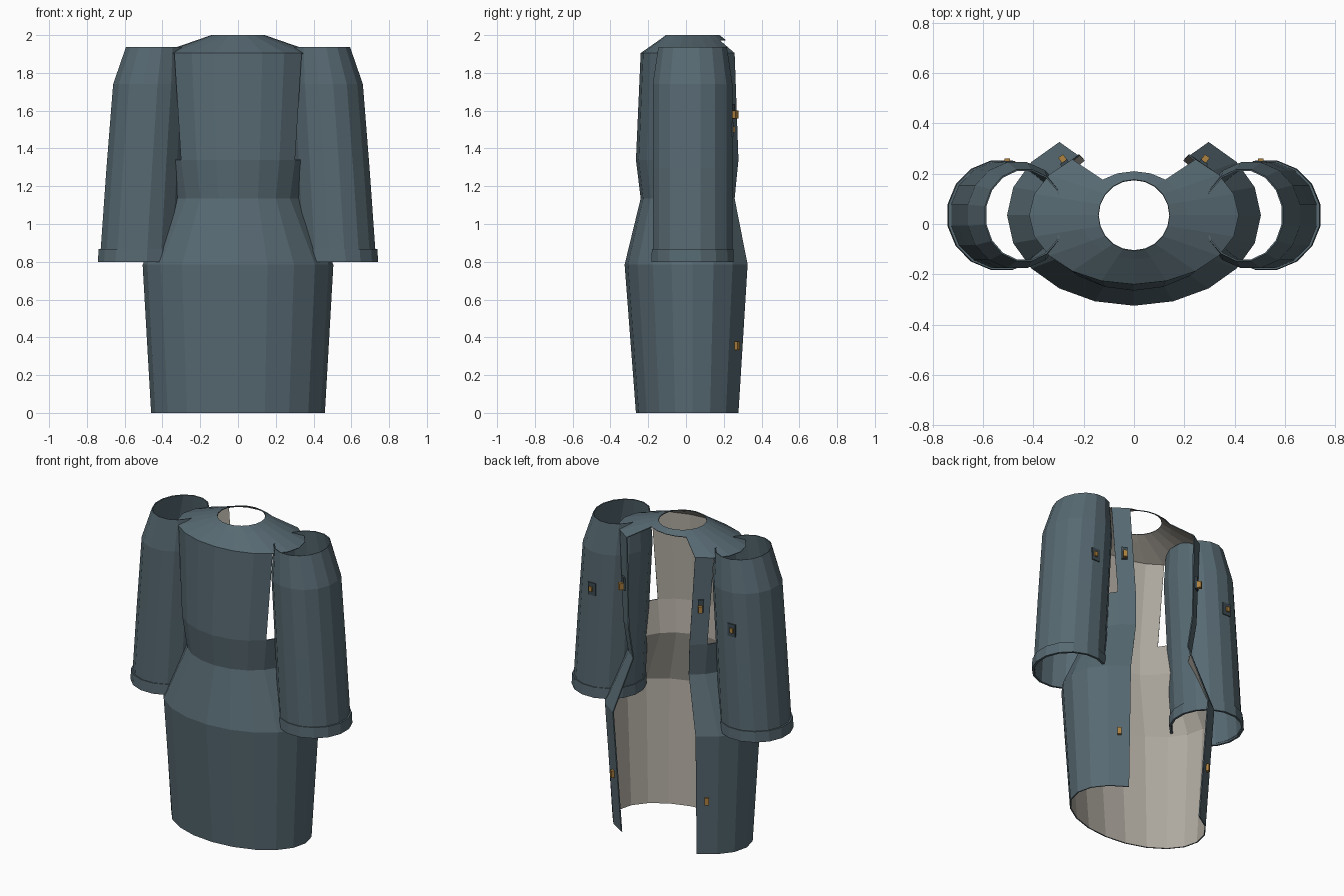
import bpy, bmesh, math
from mathutils import Matrix, Vector

if "Cube" in bpy.data.objects:
    bpy.data.objects.remove(bpy.data.objects["Cube"])

CY = 0.035          # shared centre line of body and sleeves


def mat(name, rgb):
    m = bpy.data.materials.new(name)
    m.diffuse_color = (*rgb, 1)
    m.use_nodes = True
    m.node_tree.nodes["Principled BSDF"].inputs["Base Color"].default_value = m.diffuse_color
    return m


CLOTH = mat("slate cloth", (0.095, 0.142, 0.168))
LINING = mat("pale lining", (0.43, 0.40, 0.35))
DARK = mat("dark cloth", (0.045, 0.068, 0.082))
BRASS = mat("brass", (0.42, 0.22, 0.05))


def shell(name, rings, n, keep, mats, thick, phase=0.0):
    """Loft elliptical rings (cx, rx, ry, z), keeping chosen faces, then thicken inward."""
    bm = bmesh.new()
    loops = []
    for cx, rx, ry, z in rings:
        loops.append([bm.verts.new((cx + rx * math.sin((i + phase) * math.tau / n),
                                    CY + ry * math.cos((i + phase) * math.tau / n), z))
                      for i in range(n)])
    for band, (a, b) in enumerate(zip(loops, loops[1:])):
        for i in range(n):
            if keep(band, i):
                j = (i + 1) % n
                bm.faces.new((a[i], b[i], b[j], a[j]))
    bmesh.ops.delete(bm, geom=[v for v in bm.verts if not v.link_faces], context='VERTS')
    me = bpy.data.meshes.new(name)
    bm.to_mesh(me)
    bm.free()
    for m in mats:
        me.materials.append(m)
    ob = bpy.data.objects.new(name, me)
    bpy.context.collection.objects.link(ob)
    s = ob.modifiers.new("thickness", 'SOLIDIFY')
    s.thickness = thick
    s.offset = -1
    s.material_offset = len(mats) - 1
    s.material_offset_rim = 0
    return ob


def box(name, loc, size, angle, material):
    bm = bmesh.new()
    bmesh.ops.create_cube(bm, size=1)
    bmesh.ops.transform(bm, verts=bm.verts, matrix=Matrix.Translation(Vector(loc))
                        @ Matrix.Rotation(angle, 4, 'Z') @ Matrix.Diagonal((*size, 1)))
    me = bpy.data.meshes.new(name)
    bm.to_mesh(me)
    bm.free()
    me.materials.append(material)
    ob = bpy.data.objects.new(name, me)
    bpy.context.collection.objects.link(ob)
    return ob


# Coat body: 20 segments, opening over 72 degrees at +y
def body_keep(band, i):
    side = min(i, 19 - i)            # 0 at the opening, 9 opposite it
    if side < 2:
        return False
    if band == 3:                    # armholes in the chest
        return side == 2 or side >= 7
    return True


shell("coat_body",
      [(0, 0.46, 0.30, 0), (0, 0.505, 0.36, 0.785), (0, 0.34, 0.275, 1.135),
       (0, 0.373, 0.30, 1.34), (0, 0.417, 0.275, 1.905)],
      20, body_keep, [CLOTH, LINING], 0.007)


# Shoulder yoke with a narrow band closing the neck
def yoke_keep(band, i):
    return band == 1 or min(i, 19 - i) >= 2


shell("shoulder_yoke",
      [(0, 0.417, 0.275, 1.905), (0, 0.213, 0.175, 1.975), (0, 0.142, 0.142, 2.0)],
      20, yoke_keep, [CLOTH, LINING], 0.005)

for s, side in ((1, "left"), (-1, "right")):
    # Sleeve and cuff
    shell(side + "_sleeve",
          [(s * 0.525, 0.210, 0.215, 0.81), (s * 0.495, 0.205, 0.215, 1.30),
           (s * 0.465, 0.200, 0.215, 1.74), (s * 0.436, 0.160, 0.185, 1.938)],
          16, lambda b, i: True, [CLOTH], 0.006, 0.5)
    shell(side + "_cuff",
          [(s * 0.526, 0.220, 0.222, 0.80), (s * 0.524, 0.218, 0.220, 0.868)],
          16, lambda b, i: True, [CLOTH], 0.014, 0.5)
    # Fastenings on the opening edges
    a = -s * math.radians(36)
    box(side + "_chest_button_backing", (s * 0.277, 0.243, 1.595), (0.035, 0.012, 0.08), a, DARK)
    box(side + "_chest_button", (s * 0.283, 0.258, 1.58), (0.024, 0.03, 0.042), a, BRASS)
    box(side + "_skirt_button", (s * 0.337, 0.269, 0.355), (0.024, 0.024, 0.045), a, BRASS)
    # Sleeve patch and stud
    box(side + "_sleeve_patch", (s * 0.50, 0.247, 1.50), (0.055, 0.009, 0.08), 0, DARK)
    box(side + "_sleeve_stud", (s * 0.505, 0.253, 1.50), (0.022, 0.014, 0.03), 0, BRASS)
